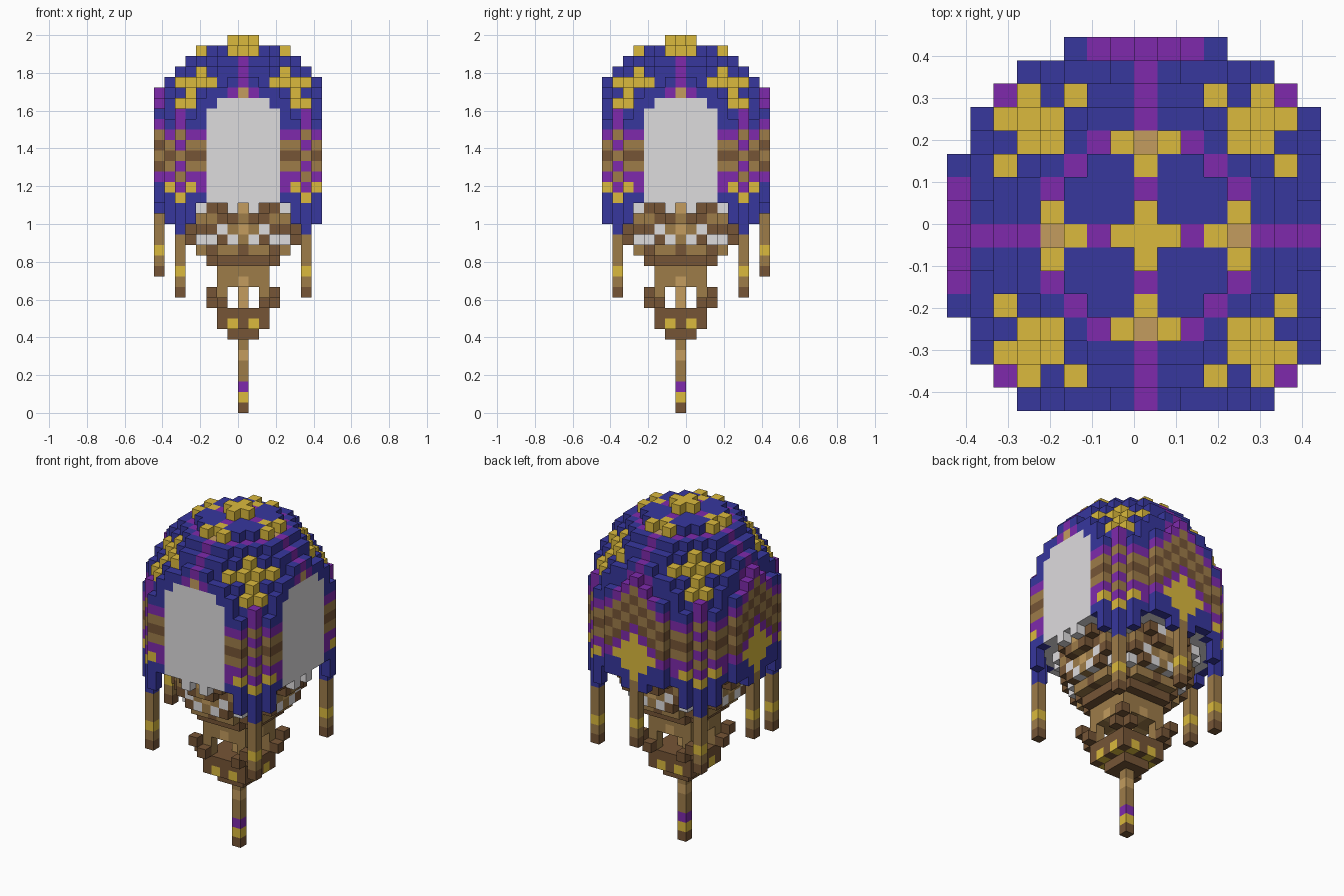
import bpy, bmesh
from mathutils import Vector

cube = bpy.data.objects.get("Cube")
if cube:
    bpy.data.objects.remove(cube, do_unlink=True)

V = 1 / 18  # block size

# Flat colours
palette = {
    "blue": (55, 55, 158), "purple": (126, 42, 172), "gold": (219, 186, 61),
    "tan": (157, 124, 73), "brown": (118, 85, 54), "sand": (195, 156, 94),
    "pale_grey": (222, 220, 222),
}
mats, names = [], list(palette)
for name, rgb in palette.items():
    col = [((c / 255 + 0.055) / 1.055) ** 2.4 for c in rgb] + [1]
    m = bpy.data.materials.new(name)
    m.use_nodes = True
    m.diffuse_color = col
    m.node_tree.nodes["Principled BSDF"].inputs["Base Color"].default_value = col
    mats.append(m)

parts = {}
occupied = {}


def put(part, i, j, k, colour):
    """Place one block, replacing any block already there."""
    old = occupied.get((i, j, k))
    if old:
        del parts[old][(i, j, k)]
    occupied[(i, j, k)] = part
    parts.setdefault(part, {})[(i, j, k)] = colour


def disc(r2):
    """Cells of a disc, cut flat on the front and left sides."""
    n = int(r2 ** 0.5)
    return [(i, j) for i in range(-n, n + 1) for j in range(-n, n + 1)
            if i * i + j * j <= r2 and i < 8 and j > -8]


def column(part, i, j, k0, colours):
    for k, c in enumerate(colours, k0):
        put(part, i, j, k, c)


# Colour rules for the patterned wall and the roof
band = {26: "purple", 25: "tan", 24: "brown", 23: "tan", 22: "purple"}


def panel_colour(t, k):
    """Arched chevron panel with a gold flower at its foot."""
    depth = 30 - t - k
    if depth == 0 or k == 25 - t:
        return "purple"
    if t + abs(k - 22) <= 2:
        return "gold"
    if depth < 0 or k < 25 - t:
        return "blue"
    return "tan" if depth % 2 else "brown"


def wall_colour(lo, hi, k):
    if hi == 8:
        return panel_colour(lo, k)
    if lo == 6 and k > 21:
        return "purple" if k % 2 or k == 28 else "tan"
    if k in band:
        return band[k]
    if k == 21:
        return "gold" if lo == 5 else "purple"
    return "gold" if lo == 6 and k == 20 else "blue"


flower = {(4, 4, 32), (4, 5, 31), (3, 6, 31), (5, 5, 30), (5, 6, 29)}


def roof_colour(lo, hi, k):
    if (lo, hi, k) in flower:
        return "gold"
    if k >= 30 and lo == 0:
        return "sand" if k == 30 or (hi, k) == (4, 33) else "purple"
    if k == 30 and lo == 1 and hi == 7:
        return "purple"
    if k == 33 and 18 <= lo * lo + hi * hi <= 20:
        return "purple"
    return "blue"


# Domed roof, patterned wall and inner ceiling
roof_radii = {34: 15, 33: 30, 32: 40, 31: 50, 30: 60, 29: 66, 28: 73}
wall_foot = {0: 20, 1: 19, 2: 20, 3: 20, 4: 20, 5: 18, 6: 18}
for k in range(18, 35):
    for i, j in disc(roof_radii.get(k, 75)):
        lo, hi = sorted((abs(i), abs(j)))
        if lo * lo + hi * hi >= 64:
            if k >= wall_foot[lo]:
                put("patterned_wall", i, j, k, wall_colour(lo, hi, k))
        elif k >= 28:
            if (lo, k) != (5, 31):
                put("roof", i, j, k, roof_colour(lo, hi, k))
        elif k >= 20:
            put("inner_ceiling", i, j, k, "pale_grey")
put("patterned_wall", -8, 0, 30, "purple")
put("patterned_wall", 0, 8, 30, "purple")

# Pale windows on the flat front and left sides
for t in range(-3, 4):
    for k in range(19, 30):
        if 19 < k < 29 or (k == 29 and abs(t) < 3) or abs(t) == 1:
            put("left_window", 7, t, k, "pale_grey")
            put("front_window", t, -7, k, "pale_grey")

# Crown cross and the petals around each side flower
for i, j in disc(1):
    put("crown_cross", i, j, 35, "gold")
for s in (-1, 1):
    for r, t in ((4, -1), (4, 1), (3, 0)):
        put("side_petals", r * s, t, 34, "gold")
        put("side_petals", t, r * s, 34, "gold")

# Hanging legs
side_leg = ["brown", "tan", "gold"] + ["tan"] * 4
corner_leg = ["brown", "tan", "gold"] + ["tan"] * 3 + ["blue"] * 3
column("right_leg", -8, 0, 13, side_leg)
column("back_leg", 0, 8, 13, side_leg)
for sx, side in ((-6, "right"), (6, "left")):
    for sy, end in ((-6, "front"), (6, "back")):
        column(f"{end}_{side}_leg", sx, sy, 11, corner_leg)

# Stepped bowl under the dome
for k, r2 in enumerate((13, 20, 29, 34, 37, 41), 14):
    for i, j in disc(r2):
        lo = min(abs(i), abs(j))
        c = "brown" if (k + (lo + 1) // 2) % 2 or k in (14, 19) else "tan"
        if (k, lo) in ((19, 1), (19, 4), (17, 2), (16, 3), (16, 1)):
            c = "pale_grey"
        if lo == 0 and k > 15:
            c = "sand" if k % 2 else "tan"
        put("bowl", i, j, k, c)

# Neck, lantern cage and lower tip
for k in (12, 13):
    for i, j in disc(8):
        put("neck", i, j, k, "sand" if 0 in (i, j) and k == 12 else "tan")
for k in (10, 11):
    put("lantern_core", 0, 0, k, "sand")
for sx in (-1, 1):
    for sy in (-1, 1):
        column("cage_posts", 2 * sx, 2 * sy, 10, ["tan", "tan"])
        put("cage_corners", 3 * sx, 3 * sy, 11, "brown")
        put("cage_corners", 3 * sx, 2 * sy, 10, "brown")
        put("cage_corners", 2 * sx, 3 * sy, 10, "brown")
for k, r2 in ((9, 8), (8, 8), (7, 2)):
    for i, j in disc(r2):
        gold = k == 8 and sorted((abs(i), abs(j))) == [1, 2]
        put("lower_tip", i, j, k, "gold" if gold else "brown")

# Bottom spike
column("spike", 0, 0, 0, ["brown", "gold", "purple", "tan", "tan", "sand", "tan"])

# Turn every part into a mesh of its exposed block faces
for part, cells in parts.items():
    bm = bmesh.new()
    cache = {}
    for cell, colour in cells.items():
        for axis in range(3):
            for step in (0, 1):
                near = list(cell)
                near[axis] += 2 * step - 1
                if tuple(near) in occupied:
                    continue
                u, v = (axis + 1) % 3, (axis + 2) % 3
                loop = []
                for a, b in ((0, 0), (1, 0), (1, 1), (0, 1)):
                    p = list(cell)
                    p[axis] += step
                    p[u] += a
                    p[v] += b
                    key = tuple(p)
                    if key not in cache:
                        cache[key] = bm.verts.new(Vector((p[0], p[1] - 1, p[2])) * V)
                    loop.append(cache[key])
                face = bm.faces.new(loop if step else loop[::-1])
                face.material_index = names.index(colour)
    mesh = bpy.data.meshes.new(part)
    bm.to_mesh(mesh)
    bm.free()
    for m in mats:
        mesh.materials.append(m)
    bpy.context.collection.objects.link(bpy.data.objects.new(part, mesh))
